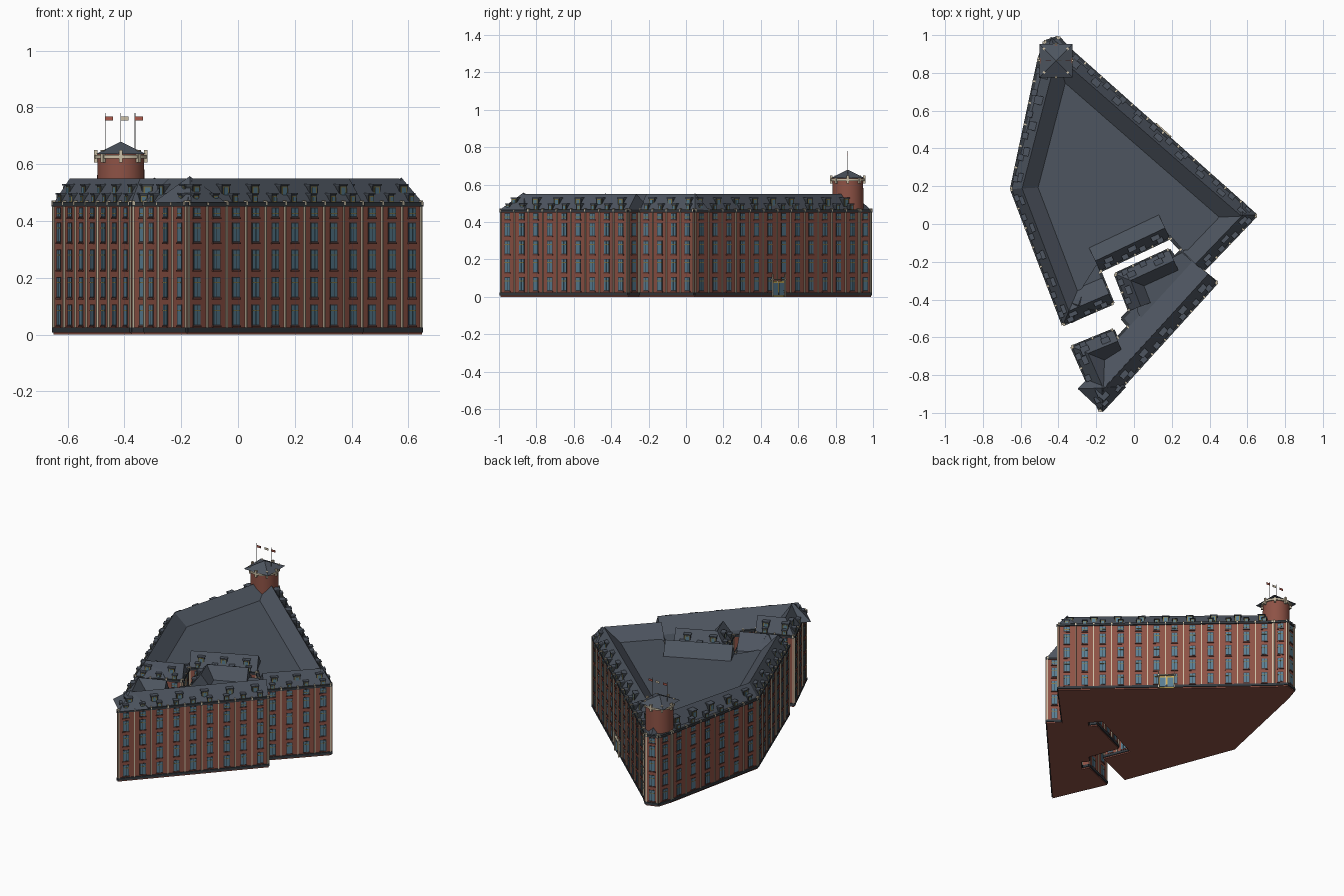
import bpy, bmesh, math
from mathutils import Vector, Matrix

if "Cube" in bpy.data.objects:
    bpy.data.objects.remove(bpy.data.objects["Cube"])

COL = dict(brick=(0.27, 0.085, 0.06), dark_brick=(0.13, 0.045, 0.035), slate=(0.075, 0.09, 0.115),
           charcoal=(0.035, 0.042, 0.05), cream=(0.6, 0.52, 0.38), glass=(0.1, 0.21, 0.29),
           olive=(0.22, 0.19, 0.07), red=(0.4, 0.1, 0.07), steel=(0.3, 0.3, 0.3), yellow=(0.6, 0.42, 0.1))
MATS = {}
for k, c in COL.items():
    MATS[k] = bpy.data.materials.new(k)
    MATS[k].diffuse_color = (*c, 1)

PARTS = {}


def part(name, mat):
    """bmesh that collects all geometry of one named part"""
    if name not in PARTS:
        PARTS[name] = (bmesh.new(), mat)
    return PARTS[name][0]


def solid(bm, verts, faces):
    vs = [bm.verts.new(v) for v in verts]
    for f in faces:
        bm.faces.new([vs[i] for i in f])


BOX = [(0, 1, 2, 3), (4, 7, 6, 5), (0, 4, 5, 1), (1, 5, 6, 2), (2, 6, 7, 3), (3, 7, 4, 0)]


class Wall:
    """Local frame of a wall: u along it, v outward, z up"""
    def __init__(self, a, b):
        self.a, b = Vector((*a, 0)), Vector((*b, 0))
        self.L = (b - self.a).length
        self.d = (b - self.a) / self.L
        self.n = Vector((self.d.y, -self.d.x, 0))

    def at(self, u, v, z):
        return self.a + self.d * u + self.n * v + Vector((0, 0, z))

    def box(self, name, mat, u0, u1, v0, v1, z0, z1):
        solid(part(name, mat), [self.at(u, v, z) for z in (z0, z1)
              for u, v in ((u0, v0), (u1, v0), (u1, v1), (u0, v1))], BOX)


def prism(name, mat, pts, z0, z1):
    n = len(pts)
    solid(part(name, mat), [(x, y, z) for z in (z0, z1) for x, y in pts],
          [tuple(range(n)), tuple(range(n, 2 * n))] + [(i, (i + 1) % n, n + (i + 1) % n, n + i) for i in range(n)])


def cone(name, mat, x, y, z0, z1, r0, r1, seg, rot=0):
    m = Matrix.Translation((x, y, (z0 + z1) / 2)) @ Matrix.Rotation(rot, 4, 'Z')
    bmesh.ops.create_cone(part(name, mat), cap_ends=True, segments=seg, radius1=r0, radius2=r1,
                          depth=z1 - z0, matrix=m)


def offset(pts, dist):
    """mitred offset of an open path to its inner (left) side"""
    P = [Vector(p) for p in pts]
    N = [Vector((-(b - a).y, (b - a).x)).normalized() for a, b in zip(P, P[1:])]
    out = []
    for i, p in enumerate(P):
        n0, n1 = N[max(i - 1, 0)], N[min(i, len(N) - 1)]
        out.append(p + (n0 + n1) * dist / (1 + n0.dot(n1)))
    return out


def ridge_roof(name, pts, ridge, width, ztop=0.55):
    """pitched roof following a wall path"""
    n = len(pts)
    vs = [(p[0], p[1], 0.463) for p in pts]
    vs += [(p.x, p.y, ztop) for p in offset(pts, ridge)]
    vs += [(p.x, p.y, 0.463) for p in offset(pts, width)]
    fs = [(0, n, 2 * n), (n - 1, 2 * n - 1, 3 * n - 1)]
    for i in range(n - 1):
        fs += [(i, i + 1, n + i + 1, n + i), (n + i, n + i + 1, 2 * n + i + 1, 2 * n + i),
               (2 * n + i, 2 * n + i + 1, i + 1, i)]
    solid(part(name, 'slate'), vs, fs)


OUTLINE = [(0.648, 0.045), (-0.34, 0.925), (-0.40, 0.99), (-0.475, 0.965), (-0.505, 0.87), (-0.65, 0.185),
           (-0.376, -0.534), (-0.11, -0.42), (-0.18, -0.25), (0.19, -0.075), (0.25, -0.14), (0.215, -0.175),
           (0.185, -0.135), (-0.10, -0.265), (-0.025, -0.46), (-0.065, -0.50), (-0.03, -0.54), (-0.09, -0.605),
           (-0.11, -0.56), (-0.33, -0.65), (-0.18, -0.992), (0.44, -0.31), (0.365, -0.25)]
ROWS = [(0.032, 0.105), (0.13, 0.203), (0.228, 0.3), (0.325, 0.395), (0.413, 0.447)]

# main brick body and roof deck
prism('brick_walls', 'brick', OUTLINE, 0, 0.46)
prism('roof_deck', 'slate', OUTLINE, 0.458, 0.466)


def window(w, u, z0, z1):
    w.box('window_frames', 'charcoal', u - .019, u + .019, -.005, .002, z0, z1)
    for s in (-1, 1):
        w.box('window_glass', 'glass', u + s * .0085 - .007, u + s * .0085 + .007, -.005, .003, z0 + .004, z1 - .003)
    w.box('window_transoms', 'olive', u - .017, u + .017, -.005, .004, z1 - .022, z1 - .018)
    w.box('window_sills', 'dark_brick', u - .021, u + .021, -.005, .005, z0 - .006, z0)


def dormer(w, u, h, v, z0, z1, depth):
    """boxed dormer with window and flat cap, half width h, front at v"""
    w.box('dormers', 'charcoal', u - h, u + h, v - depth, v, z0, z1)
    w.box('dormer_windows', 'olive', u - h * .75, u + h * .75, v - .01, v + .002, z0 + .005, z1 - .004)
    w.box('dormer_glass', 'glass', u - h * .5, u + h * .5, v - .01, v + .003, z0 + .009, z1 - .008)
    w.box('dormer_caps', 'slate', u - h - .003, u + h + .003, v - depth - .002, v + .004, z1, z1 + .005)


# facade details on every wall
for a, b in zip(OUTLINE, OUTLINE[1:] + OUTLINE[:1]):
    w = Wall(a, b)
    L = w.L
    w.box('plinth', 'charcoal', 0, L, -.005, .006, .008, .024)
    w.box('cornice', 'charcoal', 0, L, -.01, .007, .452, .467)
    if L < 0.075:
        continue
    n = max(1, round(L / 0.108))
    for i in range(n):
        u = (i + .5) * L / n
        for z0, z1 in ROWS:
            window(w, u, z0, z1)
        if L > 0.2:
            dormer(w, u, .014, -.002, .462, .493, .025)
    for i in range(n + 1):
        u = min(max(i * L / n, .006), L - .006)
        w.box('pilasters', 'cream', u - .003, u + .003, -.004, .006, .024, .456)
        w.box('parapet_posts', 'cream', u - .004, u + .004, -.008, .008, .456, .472)
    if L > 0.2:
        m = max(1, round(L / 0.155))
        for i in range(m):
            dormer(w, (i + .5) * L / m, .02, -.025, .48, .526, .04)

# pitched roofs around the block and the courtyard
ridge_roof('perimeter_roof', [(0.365, -0.25), (0.648, 0.045), (-0.44, 0.992), (-0.65, 0.185),
                              (-0.376, -0.534), (-0.11, -0.42)], 0.055, 0.15)
ridge_roof('south_east_roof', [(-0.11, -0.56), (-0.33, -0.65), (-0.18, -0.992), (0.44, -0.31)], 0.065, 0.15)
ridge_roof('south_east_back_roof', [(-0.11, -0.91), (0.44, -0.31)], 0.065, 0.19, 0.549)
ridge_roof('court_north_roof', [(-0.18, -0.25), (0.19, -0.075)], 0.06, 0.15)
ridge_roof('court_middle_roof', [(0.185, -0.135), (-0.10, -0.265), (-0.025, -0.46)], 0.065, 0.13)
prism('flat_roof', 'slate', [(0.49, 0.05), (-0.39, 0.81), (-0.535, 0.185), (-0.3, -0.38), (-0.2, -0.22),
                             (0.19, -0.06), (0.26, -0.14), (0.34, -0.13)], 0.463, 0.476)
prism('small_flat_roof', 'slate', [(0.255, -0.15), (0.2, -0.18), (0.0, -0.28), (0.02, -0.47), (0.07, -0.55),
                                   (0.36, -0.25)], 0.463, 0.476)

# corner pavilion roofs
cone('south_pavilion_roof', 'slate', -0.17, -0.868, 0.465, 0.558, 0.128, 0, 4, math.radians(2))
cone('east_pavilion_roof', 'slate', 0.575, 0.048, 0.465, 0.554, 0.075, 0, 4)
cone('west_pavilion_roof', 'slate', -0.295, -0.43, 0.465, 0.554, 0.1, 0, 4, math.radians(70))

# round tower with parapet and pyramid roof
TX, TY = -0.413, 0.865
cone('tower_drum', 'brick', TX, TY, 0.3, 0.64, 0.086, 0.082, 40)
cone('tower_parapet', 'cream', TX, TY, 0.62, 0.632, 0.091, 0.091, 40)
cone('tower_roof', 'slate', TX, TY, 0.636, 0.68, 0.125, 0, 4, math.pi / 4)
for i in range(8):
    t = i * math.pi / 4
    c, s = math.cos(t), math.sin(t)
    p = Vector((TX + .088 * c, TY + .088 * s))
    q = Vector((-s, c)) * .006
    Wall(p - q, p + q).box('tower_posts', 'cream', 0, .012, -.006, .006, .606, .65)

# flags on the tower
for dx, col in ((-.055, 'red'), (0, 'cream'), (.05, 'red')):
    cone('flag_poles', 'steel', TX + dx, TY, 0.64, 0.78, 0.0012, 0.0012, 6)
    Wall((TX + dx, TY), (TX + dx + .028, TY)).box('flags_' + col, col, 0, .028, -.001, .001, .754, .768)

# entrance portal on the north-east wall
w = Wall(OUTLINE[0], OUTLINE[1])
U = w.L * 0.505
w.box('entrance_door', 'yellow', U - .045, U + .045, 0, .006, 0, .085)
for k in (-.024, 0.024):
    w.box('entrance_glass', 'glass', U + k - .018, U + k + .018, 0, .008, .01, .075)
for s in (-1, 1):
    w.box('entrance_posts', 'cream', U + s * .05 - .0025, U + s * .05 + .0025, .006, .013, 0, .122)
w.box('entrance_canopy', 'cream', U - .055, U + .055, 0, .014, .09, .096)

# turn the collected parts into objects
for name, (bm, mat) in PARTS.items():
    bmesh.ops.recalc_face_normals(bm, faces=bm.faces[:])
    me = bpy.data.meshes.new(name)
    bm.to_mesh(me)
    bm.free()
    me.materials.append(MATS[mat])
    ob = bpy.data.objects.new(name, me)
    bpy.context.collection.objects.link(ob)
    if name in ('tower_drum', 'tower_parapet'):
        bpy.context.view_layer.objects.active = ob
        ob.select_set(True)
        bpy.ops.object.shade_smooth_by_angle(angle=math.radians(30))
        ob.select_set(False)

for m in bpy.data.materials:
    if m.users and not m.is_grease_pencil:
        m.use_nodes = True
        m.node_tree.nodes["Principled BSDF"].inputs["Base Color"].default_value = m.diffuse_color
